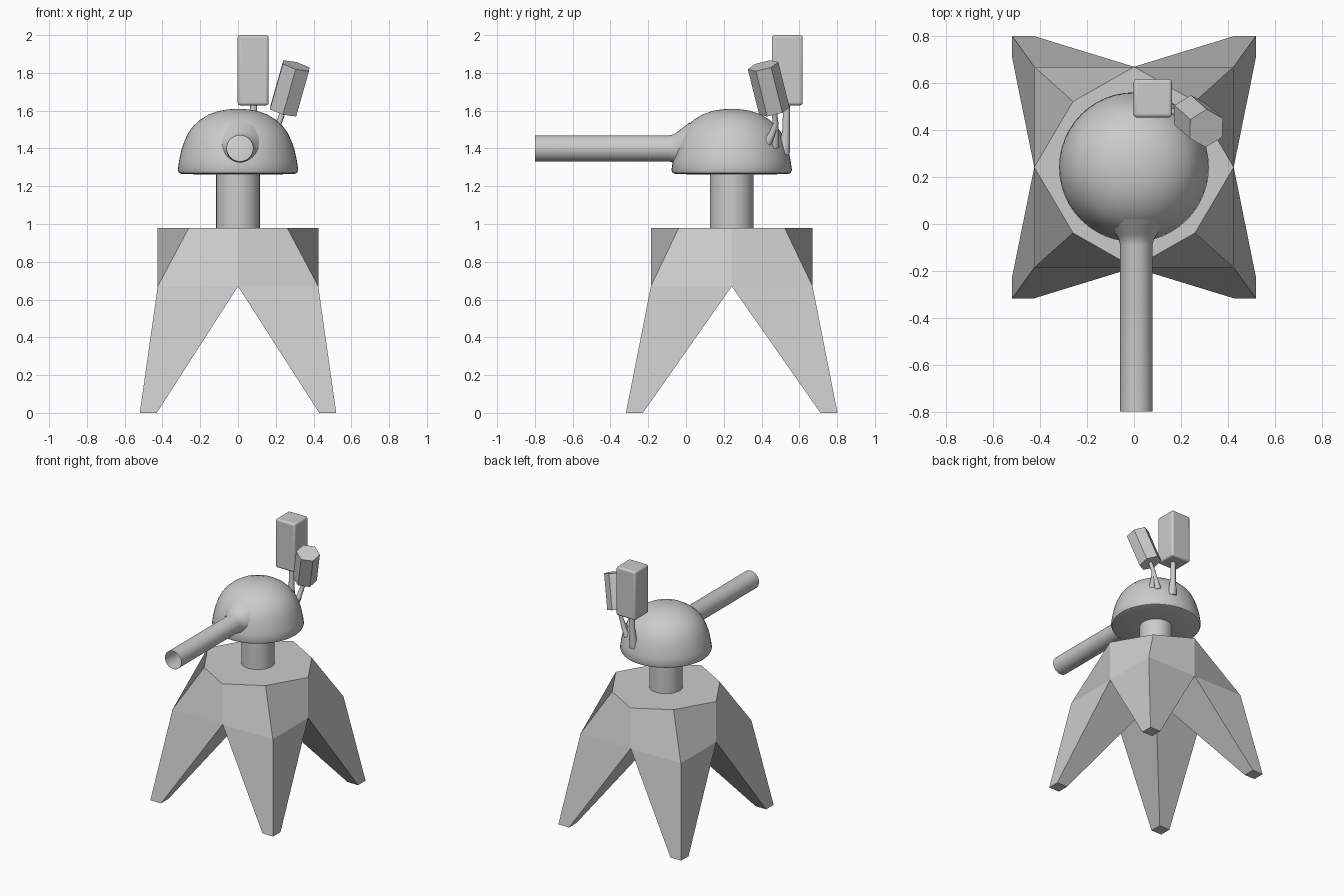
import bpy, bmesh, math
from mathutils import Vector, Matrix

if "Cube" in bpy.data.objects:
    bpy.data.objects.remove(bpy.data.objects["Cube"])

CY = 0.242  # y of the turret axis


def finish(name, bm, smooth=True, recalc=True):
    if recalc:
        bmesh.ops.recalc_face_normals(bm, faces=bm.faces)
    me = bpy.data.meshes.new(name)
    bm.to_mesh(me)
    bm.free()
    ob = bpy.data.objects.new(name, me)
    bpy.context.collection.objects.link(ob)
    if smooth:
        bpy.ops.object.select_all(action='DESELECT')
        ob.select_set(True)
        bpy.context.view_layer.objects.active = ob
        bpy.ops.object.shade_smooth_by_angle(angle=math.radians(40))
    return ob


def sweep(name, rings, sides, cap_start=True, cap_end=True, spin=0.0, smooth=True):
    """Skin circles given as (centre, radius) along a path."""
    bm = bmesh.new()
    loops = []
    pts = [Vector(c) for c, r in rings]
    for i, (c, r) in enumerate(rings):
        d = pts[min(i + 1, len(pts) - 1)] - pts[max(i - 1, 0)]
        q = Vector((0, 0, 1)).rotation_difference(d.normalized())
        loops.append([bm.verts.new(pts[i] + q @ Vector((
            r * math.cos(spin + 2 * math.pi * k / sides),
            r * math.sin(spin + 2 * math.pi * k / sides), 0))) for k in range(sides)])
    for a, b in zip(loops, loops[1:]):
        for k in range(sides):
            n = (k + 1) % sides
            bm.faces.new((a[k], a[n], b[n], b[k]))
    if cap_start:
        bm.faces.new(loops[0][::-1])
    if cap_end:
        bm.faces.new(loops[-1])
    return finish(name, bm, smooth, recalc=False)


# Four-legged base: one quarter repeated with mirrored signs
quarter = {
    'T': (0, 0, .98), 'TX': (.425, 0, .98), 'TY': (0, .428, .98), 'TD': (.26, .28, .98),
    'A': (.425, .428, .67), 'B': (0, .428, .67), 'C': (.425, 0, .67), 'D': (0, 0, .67),
    'Fo': (.52, .56, 0), 'Fb': (.43, .56, 0), 'Fc': (.52, .47, 0), 'Fi': (.43, .47, 0)}
quads = ["T TX TD TY", "TY TD A B", "TX C A TD", "B A Fo Fb", "C Fc Fo A",
         "B Fb Fi D", "C D Fi Fc", "Fo Fc Fi Fb"]
bm = bmesh.new()
for sx in (1, -1):
    for sy in (1, -1):
        v = {k: bm.verts.new((sx * x, CY + sy * y, z)) for k, (x, y, z) in quarter.items()}
        for q in quads:
            bm.faces.new([v[k] for k in q.split()])
bmesh.ops.remove_doubles(bm, verts=bm.verts, dist=1e-4)
finish("leg_base", bm, smooth=False)

# Neck column
sweep("neck_column", [((0, CY, .97), .116), ((0, CY, 1.28), .116)], 32)

# Domed turret head
dome = [(.115, 1.262), (.295, 1.264), (.312, 1.270), (.319, 1.285), (.312, 1.335),
        (.300, 1.39), (.283, 1.44), (.262, 1.485), (.235, 1.52), (.20, 1.552),
        (.155, 1.58), (.10, 1.599), (.05, 1.607), (.004, 1.61)]
sweep("turret_dome", [((0, CY, z), r) for r, z in dome], 48)

# Open barrel flaring into the dome
barrel = [(-.80, .069), (-.09, .069), (-.065, .075), (-.045, .088), (-.02, .108), (.02, .138)]
sweep("barrel", [((.01, y, 1.40), r) for y, r in barrel], 32, False, False)

# Tall box with softened edges, on its stalk
bm = bmesh.new()
bmesh.ops.create_cube(bm, size=1, matrix=Matrix.Translation((.08, .536, 1.814))
                      @ Matrix.Diagonal((.164, .164, .372, 1)))
box = finish("sensor_box", bm, smooth=True)
bev = box.modifiers.new("soft_edges", 'BEVEL')
bev.width = .014
bev.segments = 3
sweep("box_stalk", [((.08, .515, 1.37), .034), ((.082, .525, 1.43), .027),
                    ((.083, .53, 1.50), .02), ((.083, .533, 1.64), .018)], 12)

# Tilted hexagonal canister and its bent stalk
sweep("hex_canister", [((.240, .468, 1.598), .083), ((.308, .408, 1.838), .083)],
      6, spin=math.pi / 6, smooth=False)
sweep("canister_stalk", [((.19, .425, 1.42), .026), ((.205, .455, 1.475), .018),
                         ((.215, .475, 1.53), .015), ((.243, .465, 1.61), .015)], 12)
sweep("canister_stalk_root", [((.17, .47, 1.41), .024), ((.195, .475, 1.47), .016),
                              ((.215, .475, 1.53), .013)], 12)
